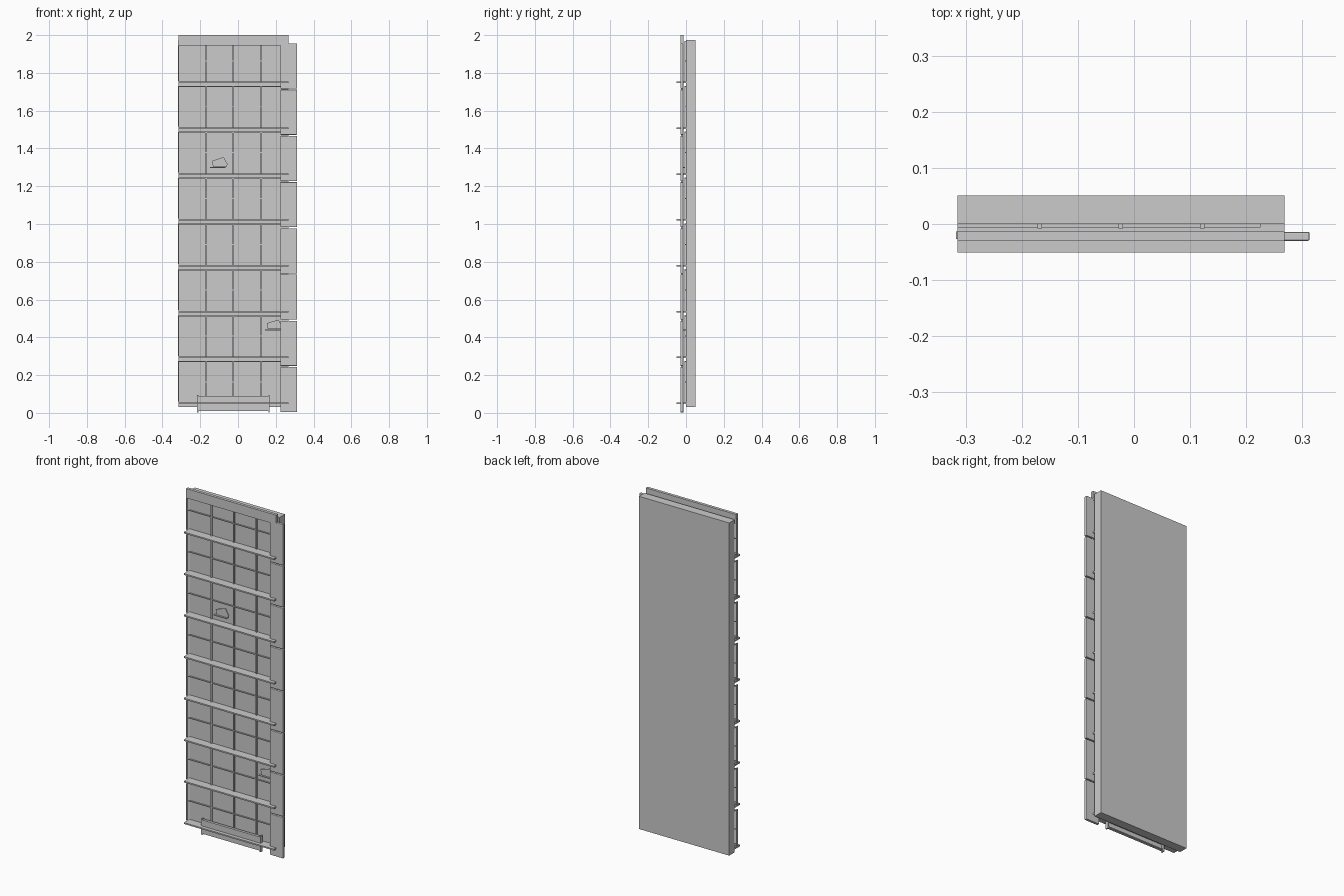
import bpy, bmesh
from mathutils import Vector

if "Cube" in bpy.data.objects:
    bpy.data.objects.remove(bpy.data.objects["Cube"])

def boxes(name, items, bevel=0.0):
    """One object from boxes given as (x0, x1, y0, y1, z0, z1)."""
    bm = bmesh.new()
    for x0, x1, y0, y1, z0, z1 in items:
        vs = bmesh.ops.create_cube(bm, size=1)['verts']
        for v in vs:
            v.co = Vector((x0 if v.co.x < 0 else x1,
                           y0 if v.co.y < 0 else y1,
                           z0 if v.co.z < 0 else z1))
    me = bpy.data.meshes.new(name)
    bm.to_mesh(me)
    bm.free()
    ob = bpy.data.objects.new(name, me)
    bpy.context.collection.objects.link(ob)
    if bevel:
        m = ob.modifiers.new("bevel", 'BEVEL')
        m.width, m.segments = bevel, 2
    return ob

def prism(name, pts, y0, y1):
    """Extrude an x-z outline along y."""
    bm = bmesh.new()
    f = bm.faces.new([bm.verts.new((x, y0, z)) for x, z in pts])
    r = bmesh.ops.extrude_face_region(bm, geom=[f])
    for v in r['geom']:
        if isinstance(v, bmesh.types.BMVert):
            v.co.y = y1
    bmesh.ops.recalc_face_normals(bm, faces=bm.faces)
    me = bpy.data.meshes.new(name)
    bm.to_mesh(me)
    bm.free()
    ob = bpy.data.objects.new(name, me)
    bpy.context.collection.objects.link(ob)

L, R = -0.315, 0.268          # slab sides
COL = 0.225                   # inner edge of the right column
FLOOR = 0.2427                # storey height
ledge_z = [0.051 + FLOOR * i for i in range(8)]

# Back slab
boxes("back_slab", [(L, R, 0.0, 0.051, 0.03, 1.975)])

# Storey ledges
boxes("ledges", [(L, R, -0.051, 0.0, z - 0.004, z + 0.004) for z in ledge_z])

# Header bars under each ledge
boxes("window_headers", [(L, COL, -0.008, 0.001, z - 0.025, z - 0.018)
                         for z in ledge_z[1:]])

# Window mid rails
boxes("window_mid_rails", [(L, COL, -0.006, 0.001, z + 0.111, z + 0.116)
                           for z in ledge_z])

# Vertical mullions, storey by storey
mullions = []
for z in ledge_z:
    for x in (-0.168, -0.024, 0.122):
        mullions.append((x - 0.004, x + 0.004, -0.008, 0.001,
                         z + 0.004, z + FLOOR - 0.025))
boxes("mullions", mullions)

# Right column of cladding panels
boxes("right_column_panels",
      [(COL, 0.313, -0.03, -0.014, 0.004 + 0.2447 * i, 0.243 + 0.2447 * i)
       for i in range(8)], bevel=0.003)
boxes("column_joints",
      [(COL + 0.04, 0.268, -0.026, -0.018, 0.242 + 0.2447 * i, 0.25 + 0.2447 * i)
       for i in range(7)])

# Thin strips on the left edge, broken at the ledges
boxes("left_edge_strips",
      [(-0.317, -0.312, -0.027, -0.013, z + 0.008, min(z + FLOOR - 0.02, 1.975))
       for z in ledge_z])

# Top fascia
boxes("top_fascia", [(L, R, -0.03, -0.013, 1.945, 2.0)])

# Entrance panel at the base: front sheet, two end posts, top and bottom lips
boxes("entrance_panel", [(-0.212, 0.163, -0.03, -0.026, 0.012, 0.088),
                         (-0.212, 0.163, -0.03, -0.014, 0.084, 0.090),
                         (-0.212, 0.163, -0.03, -0.014, 0.010, 0.016),
                         (-0.218, -0.210, -0.03, -0.013, 0.003, 0.095),
                         (0.161, 0.168, -0.03, -0.013, 0.003, 0.095)])

# Two small tilted plates, each on a shelf
outline = [(0.0, 0.004), (-0.006, 0.034), (0.056, 0.054),
           (0.076, 0.018), (0.074, 0.004)]
for n, (x, z) in enumerate([(-0.132, 1.30), (0.158, 0.44)]):
    prism(f"tilted_plate_{n + 1}", [(x + a, z + b) for a, b in outline], -0.009, -0.005)
    boxes(f"plate_shelf_{n + 1}", [(x - 0.016, x + 0.066, -0.014, 0.001, z - 0.003, z + 0.001)])
